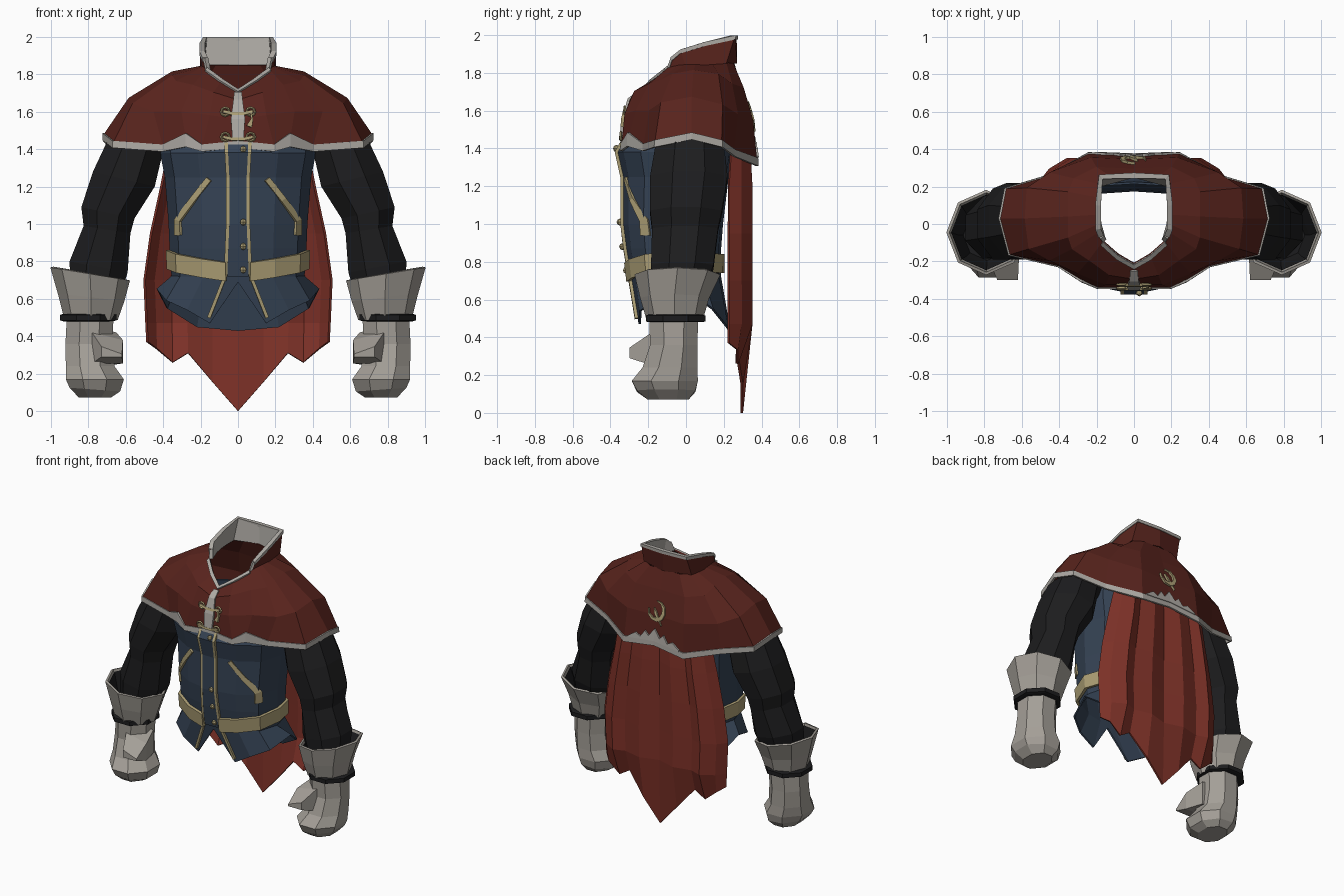
import bpy, math
from mathutils import Vector
from mathutils.bvhtree import BVHTree

if "Cube" in bpy.data.objects:
    bpy.data.objects.remove(bpy.data.objects["Cube"])


def mat(name, rgb):
    m = bpy.data.materials.new(name)
    m.diffuse_color = (*rgb, 1)
    m.use_nodes = True
    m.node_tree.nodes["Principled BSDF"].inputs["Base Color"].default_value = m.diffuse_color
    return m


RED = mat("dark_red", (.098, .017, .012))
CLOAK = mat("cloak_red", (.20, .03, .02))
BLUE = mat("navy", (.036, .056, .09))
BLACK = mat("black", (.012, .012, .013))
TRIM = mat("trim_grey", (.42, .40, .37))
GLOVE = mat("glove_grey", (.37, .345, .31))
GOLD = mat("gold", (.42, .35, .18))


def make(name, verts, faces, m, mirror=True, thick=0):
    me = bpy.data.meshes.new(name)
    me.from_pydata([tuple(v) for v in verts], [], faces)
    me.materials.append(m)
    ob = bpy.data.objects.new(name, me)
    bpy.context.collection.objects.link(ob)
    if mirror:
        mod = ob.modifiers.new("mirror", 'MIRROR')
        mod.merge_threshold = .002
    if thick:
        mod = ob.modifiers.new("thickness", 'SOLIDIFY')
        mod.thickness, mod.offset = thick, 0
    return ob


def grid(name, cols, m, mirror=True, thick=.012):
    """Sheet through columns of points."""
    n = len(cols[0])
    verts = [p for c in cols for p in c]
    faces = [(i * n + j, i * n + j + 1, (i + 1) * n + j + 1, (i + 1) * n + j)
             for i in range(len(cols) - 1) for j in range(n - 1)]
    return make(name, verts, faces, m, mirror, thick)


def tube(name, rings, m, n=8, cap=False, thick=0, turn=.5):
    """Loft through rings (cx, cy, cz, rx, ry, tilt), listed from top down."""
    verts, k = [], 1 / math.cos(math.pi / n) if turn else 1
    for cx, cy, cz, rx, ry, t in rings:
        for i in range(n):
            a = 2 * math.pi * (i + turn) / n
            c, s = math.cos(a) * k, math.sin(a) * k
            verts.append((cx + rx * c, cy + ry * s, cz + t * c))
    faces = [(r * n + i, (r + 1) * n + i, (r + 1) * n + (i + 1) % n, r * n + (i + 1) % n)
             for r in range(len(rings) - 1) for i in range(n)]
    if cap:
        last = (len(rings) - 1) * n
        faces += [tuple(range(n)), tuple(last + i for i in reversed(range(n)))]
    return make(name, verts, faces, m, True, thick)


def surface(ob):
    """Returns a function giving a point on the front (-1) or back (+1) of an object."""
    bpy.context.view_layer.update()
    tree = BVHTree.FromObject(ob, bpy.context.evaluated_depsgraph_get())

    def at(x, z, side=-1, lift=.006):
        hit = tree.ray_cast(Vector((x, side * 3, z)), Vector((0, -side, 0)))[0]
        return Vector((x, (hit.y if hit else side * .3) + side * lift, z))
    return at


def ribbon(name, path, width, m, at, side=-1, mirror=True, thick=.016):
    """Flat band draped on a surface along an (x, z) path."""
    pts = [Vector(p) for p in path]
    cols = []
    for i, p in enumerate(pts):
        d = (pts[min(i + 1, len(pts) - 1)] - pts[max(i - 1, 0)]).normalized()
        w = width[i] if isinstance(width, list) else width
        o = Vector((-d.y, d.x)) * w / 2
        cols.append([at(*(p + o), side), at(*(p - o), side)])
    return grid(name, cols, m, mirror, thick)


# Vest body: half outline swept through (z, half width, front y, back y)
OUT = [(0, -1), (.17, -1), (.52, -.9), (.87, -.6), (1, 0), (.9, .6), (.5, .95), (0, 1)]


def outline(j, hw, yf, yb, z):
    return (OUT[j][0] * hw, (yf + yb) / 2 + OUT[j][1] * (yb - yf) / 2, z)


levels = [(1.55, .38, -.27, .22), (1.43, .41, -.325, .23), (1.38, .41, -.355, .24), (1.25, .385, -.325, .22),
          (1.0, .365, -.325, .19), (.87, .36, -.31, .18), (.72, .35, -.285, .18)]
hem = [(0, -.28, .69), (.15, -.245, .47), (.27, -.24, .54), (.38, -.17, .59),
       (.43, 0, .65), (.38, .14, .55), (.22, .22, .45), (0, .23, .43)]
vest = grid("vest", [[outline(j, hw, yf, yb, z) for z, hw, yf, yb in levels] + [hem[j]]
                     for j in range(8)], BLUE)
on_vest = surface(vest)

# Belt, dipping towards the front
dip = [.795, .795, .815, .84, .86, .85, .84, .84]
grid("belt", [[outline(j, .375, -.318, .195, dip[j]), outline(j, .372, -.306, .195, dip[j] - .1)]
              for j in range(1, 8)], GOLD, thick=.02)

# Vest front edging, placket, pockets and buttons
ribbon("placket", [(0, z) for z in (1.42, 1.38, 1.25, 1.0, .87, .72)], .11, BLUE, on_vest, mirror=False, thick=.02)
ribbon("vest_edging", [(.062, 1.43), (.062, 1.38), (.055, 1.25), (.055, 1), (.06, .87), (.065, .73), (.155, .50)],
       .018, GOLD, on_vest, thick=.022)
ribbon("pocket_edging", [(.155, 1.24), (.24, 1.13), (.32, 1.02), (.318, .94)], .03, GOLD, on_vest, thick=.018)
for z in (1.40, 1.01, .88, .755):
    p = on_vest(.028, z, lift=.018)
    bpy.ops.mesh.primitive_uv_sphere_add(segments=6, ring_count=4, radius=.019, location=p)
    bpy.context.object.name = "button"
    bpy.context.object.data.materials.append(GOLD)

# Shoulder cape: half columns from neck to hem, front centre round to back centre
cape_cols = [
    [(0, -.21, 1.71), (0, -.29, 1.66), (0, -.32, 1.56), (0, -.335, 1.44)],
    [(.085, -.16, 1.765), (.13, -.27, 1.70), (.15, -.32, 1.58), (.19, -.335, 1.42)],
    [(.165, -.09, 1.825), (.24, -.19, 1.74), (.30, -.26, 1.60), (.275, -.30, 1.445)],
    [(.185, -.04, 1.835), (.33, -.13, 1.76), (.45, -.19, 1.60), (.40, -.22, 1.42)],
    [(.19, 0, 1.84), (.35, -.07, 1.79), (.56, -.13, 1.64), (.66, -.16, 1.44)],
    [(.195, .05, 1.84), (.35, .04, 1.81), (.58, .03, 1.67), (.71, .03, 1.48)],
    [(.19, .14, 1.84), (.35, .17, 1.79), (.57, .19, 1.63), (.68, .185, 1.44)],
    [(.18, .21, 1.85), (.32, .24, 1.74), (.45, .27, 1.58), (.46, .25, 1.39)],
    [(.12, .245, 1.85), (.20, .30, 1.72), (.23, .35, 1.55), (.24, .37, 1.34)],
    [(0, .25, 1.85), (0, .29, 1.72), (0, .34, 1.55), (0, .36, 1.37)]]
cape = grid("shoulder_cape", cape_cols, RED)
on_cape = surface(cape)

# Cape hem trim with a stepped upper edge
rise = [.005, .005, .04, .005, .005, .005, .005, .005, .01, .01]
grid("cape_hem_trim", [[(c[3][0] * 1.01, c[3][1] * 1.015, c[3][2] + u), (c[3][0] * 1.01, c[3][1] * 1.02, c[3][2] - .033)]
                       for c, u in zip(cape_cols, rise)], TRIM, thick=.014)
spikes = [(0, 1.46), (.045, 1.40), (.075, 1.43), (.11, 1.38), (.15, 1.40), (.21, 1.36)]
grid("back_trim_points", [[on_cape(x, z, 1), on_cape(x, 1.372 - x * .1, 1)] for x, z in spikes], TRIM)

# Front band and neckline trim
ribbon("front_band", [(0, 1.70), (0, 1.66), (0, 1.56), (0, 1.45)], [.04, .05, .075, .06], TRIM, on_cape, mirror=False)
neck = []
for c, f in zip(cape_cols[:3], (.3, .2, .16)):
    a, b = Vector(c[0]), Vector(c[1])
    lift = Vector((0, -.006, .008))
    neck.append([a + lift, a.lerp(b, f) + lift])
grid("neckline_trim", neck, TRIM, thick=.012)

# Standing collar with pale lining and rim
base = [(.165, -.09, 1.825), (.19, 0, 1.835), (.198, .08, 1.84), (.19, .21, 1.85), (0, .265, 1.85)]
top = [(.178, -.07, 1.885), (.195, -.03, 1.92), (.195, .1, 1.96), (.18, .255, 1.995), (0, .262, 1.995)]


def shrink(p, k, dz=0):
    return (p[0] * k, .08 + (p[1] - .08) * k, p[2] + dz)


grid("collar", list(zip(base, top))[::-1], RED)
grid("collar_lining", [(shrink(a, .94), shrink(b, .94)) for a, b in zip(base, top)], TRIM, thick=.008)
grid("collar_rim", [(shrink(b, .985, .004), shrink(b, .985, -.018)) for b in top], TRIM, thick=.03)
grid("collar_front_edge", [[shrink(base[0], 1.03), shrink(top[0], 1.03)],
                           [shrink(base[0], .92), shrink(top[0], .92)]], TRIM, thick=.015)

# Long cloak with folds and a pointed hem
us = [0, .28, .55, .72, .9, 1]
fold = [.305, .345, .315, .345, .29, .225]
hem_z = [0, .155, .31, .26, .335, .37]
cloak_cols = []
for i, u in enumerate(us):
    col = [(u * w, .29 + (fold[i] - .29) * f, z) for z, w, f in
           [(1.40, .37, .8), (1.2, .41, 1), (.95, .465, 1), (.7, .5, 1), (.47, .49, 1)]]
    cloak_cols.append(col + [(u * .485, .295 if i < 2 else .27 - .045 * (i == 5), hem_z[i])])
grid("cloak", cloak_cols[::-1], CLOAK, thick=.014)

# Sleeves
tube("sleeve", [(.44, .04, 1.52, .10, .12, .02), (.55, .02, 1.41, .145, .18, .04), (.61, .015, 1.24, .165, .205, .04),
                (.695, 0, 1.06, .142, .19, .03), (.70, -.005, .97, .125, .175, .02), (.745, -.02, .77, .155, .165, .03),
                (.765, -.04, .62, .13, .135, .02)], BLACK)

# Gauntlets: flared cuff with dark lining, strap, fist and thumb
cuff = [(.79, -.045, .735, .205, .22, .035), (.785, -.06, .61, .17, .175, .02), (.785, -.06, .49, .135, .14, 0)]
tube("glove_cuff", cuff, GLOVE, thick=.016, turn=0)
tube("cuff_lining", [(x, y, z - .012, rx - .018, ry - .018, t) for x, y, z, rx, ry, t in cuff], BLACK, turn=0)
tube("wrist_strap", [(.80, -.055, .52, .135, .145, 0), (.80, -.055, .515, .15, .158, 0), (.80, -.055, .485, .15, .158, 0),
                     (.80, -.055, .48, .135, .145, 0)], BLACK, cap=True)
tube("glove_hand", [(.79, -.065, .50, .125, .13, 0), (.797, -.065, .36, .125, .125, 0), (.79, -.085, .24, .13, .145, 0),
                    (.765, -.112, .17, .155, .175, 0), (.765, -.105, .115, .135, .155, .01),
                    (.765, -.095, .072, .085, .11, 0)], GLOVE, cap=True)
thumb = [(x, y, z) for y, x0, x1, z0, z1 in [(-.06, .65, .80, .25, .46), (-.19, .615, .78, .255, .42),
                                             (-.30, .62, .73, .29, .345)]
         for x, z in [(x0, z0), (x1, z0), (x1, z1), (x0, z1 - .04)]]
quads = [(r * 4 + i, r * 4 + 4 + i, r * 4 + 4 + (i + 1) % 4, r * 4 + (i + 1) % 4) for r in range(2) for i in range(4)]
make("thumb", thumb, quads + [(0, 1, 2, 3), (11, 10, 9, 8)], GLOVE)

# Gold clasps with loops and a tassel
for z in (1.60, 1.465):
    ribbon("clasp_bar", [(-.08, z), (-.03, z - .012), (.03, z - .012), (.08, z)], .016, GOLD, on_cape, mirror=False, thick=.02)
    for s in (-1, 1):
        p = on_cape(s * .068, z, lift=.008)
        bpy.ops.mesh.primitive_torus_add(major_segments=8, minor_segments=4, major_radius=.022, minor_radius=.007,
                                         location=p, rotation=(math.pi / 2, 0, 0))
        bpy.context.object.name = "clasp_loop"
        bpy.context.object.data.materials.append(GOLD)
ribbon("tassel", [(.07, 1.59), (.075, 1.56), (.06, 1.52)], [.008, .012, .03], GOLD, on_cape, mirror=False, thick=.02)

# Crescent ornament on the back
arc = [math.radians(a) for a in range(-275, 6, 35)]
ribbon("crescent", [(.062 * math.cos(a), 1.585 + .062 * math.sin(a)) for a in arc],
       [.004, .012, .02, .026, .028, .026, .02, .012, .004], GOLD, on_cape, 1, False)
ribbon("crescent_pin", [(.02, 1.60), (0, 1.565), (-.05, 1.49)], [.004, .02, .004], GOLD, on_cape, 1, False)
